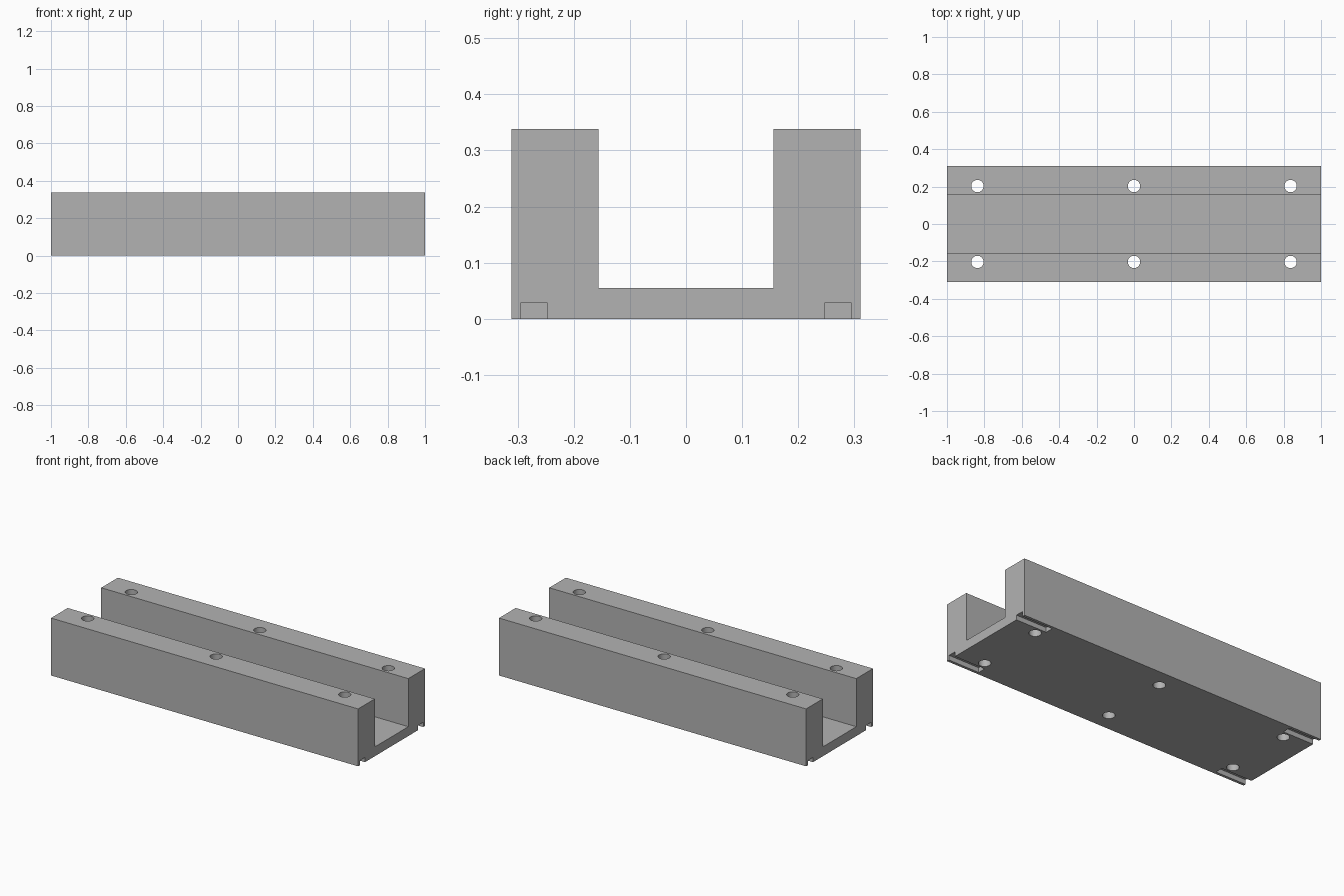
import bpy
import math

LENGTH, HALF_WIDTH, HEIGHT = 2.0, 0.311, 0.338
CHANNEL_HALF, FLOOR = 0.156, 0.055
HOLE_X, HOLE_Y, HOLE_R = 0.837, 0.203, 0.033
SLOT_IN, SLOT_OUT, SLOT_H, SLOT_L = 0.247, 0.295, 0.028, 0.2

default_cube = bpy.data.objects.get("Cube")
if default_cube:
    bpy.data.objects.remove(default_cube, do_unlink=True)

grey = bpy.data.materials.new("plain_grey")
grey.use_nodes = True
colour = (0.45, 0.45, 0.45, 1)
grey.diffuse_color = colour
grey.node_tree.nodes["Principled BSDF"].inputs["Base Color"].default_value = colour


def extruded_profile(name, points, x0, x1):
    """Extrude a closed (y, z) outline along x."""
    n = len(points)
    verts = [(x, y, z) for x in (x0, x1) for y, z in points]
    faces = [tuple(reversed(range(n))), tuple(range(n, 2 * n))]
    faces += [(i, (i + 1) % n, (i + 1) % n + n, i + n) for i in range(n)]
    mesh = bpy.data.meshes.new(name)
    mesh.from_pydata(verts, [], faces)
    mesh.materials.append(grey)
    obj = bpy.data.objects.new(name, mesh)
    bpy.context.collection.objects.link(obj)
    return obj


# U-shaped channel body
right_half = [(HALF_WIDTH, 0), (HALF_WIDTH, HEIGHT),
              (CHANNEL_HALF, HEIGHT), (CHANNEL_HALF, FLOOR)]
outline = right_half + [(-y, z) for y, z in reversed(right_half)]
channel = extruded_profile("channel_body", outline, -LENGTH / 2, LENGTH / 2)

cutters = []

# Through holes down both walls
for x in (-HOLE_X, 0, HOLE_X):
    for y in (-HOLE_Y, HOLE_Y):
        bpy.ops.mesh.primitive_cylinder_add(
            vertices=48, radius=HOLE_R, depth=1, location=(x, y, HEIGHT / 2))
        hole = bpy.context.object
        hole.name = "hole_cutter"
        hole.data.materials.append(grey)
        cutters.append(hole)

# Short open slots under each corner
for sx in (-1, 1):
    for sy in (-1, 1):
        inner, outer = sorted((sy * SLOT_IN, sy * SLOT_OUT))
        near, far = sorted((sx * (LENGTH / 2 - SLOT_L), sx * (LENGTH / 2 + 0.1)))
        cutters.append(extruded_profile(
            "slot_cutter",
            [(inner, -0.1), (outer, -0.1), (outer, SLOT_H), (inner, SLOT_H)],
            near, far))

# Cut the holes and slots, then drop the cutters
bpy.ops.object.select_all(action="DESELECT")
channel.select_set(True)
bpy.context.view_layer.objects.active = channel
for cutter in cutters:
    cutter.hide_render = True
    cut = channel.modifiers.new("cut", "BOOLEAN")
    cut.operation = "DIFFERENCE"
    cut.solver = "EXACT"
    cut.object = cutter
    bpy.ops.object.modifier_apply(modifier=cut.name)
    bpy.data.objects.remove(cutter, do_unlink=True)

bpy.ops.object.shade_smooth_by_angle(angle=math.radians(30))
